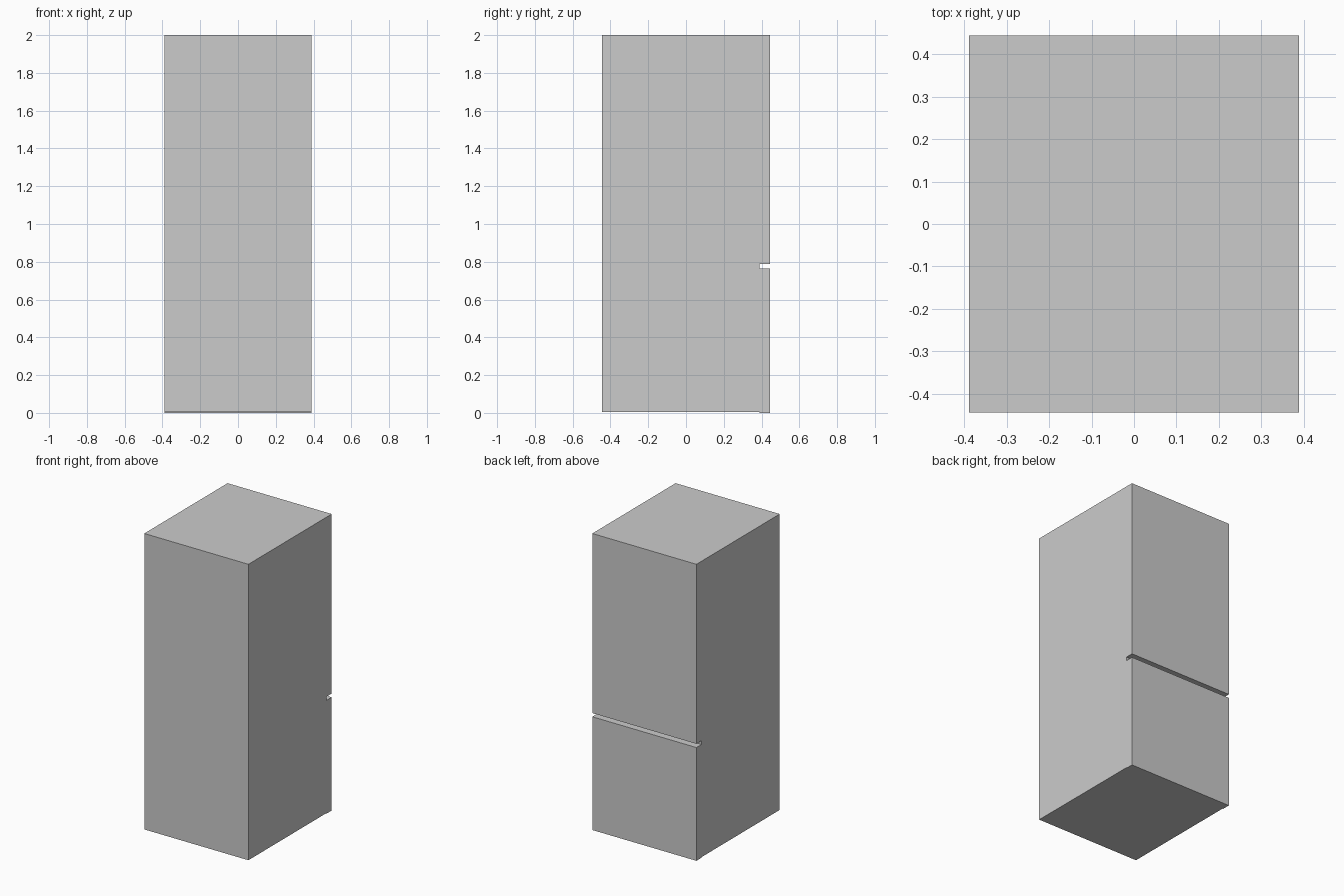
import bpy

if "Cube" in bpy.data.objects:
    bpy.data.objects.remove(bpy.data.objects["Cube"])

W = 0.777          # cabinet width
BACK, SEAM, FRONT = -0.444, 0.39, 0.444


def box(name, y0, y1, z0, z1):
    """Full-width box spanning the given depth and height."""
    bpy.ops.mesh.primitive_cube_add(size=1, location=(0, (y0 + y1) / 2, (z0 + z1) / 2))
    ob = bpy.context.object
    ob.name = name
    ob.scale = (W, y1 - y0, z1 - z0)
    bpy.ops.object.transform_apply(location=False, rotation=False, scale=True)
    return ob


# Refrigerator cabinet, just clear of the floor
box("cabinet", BACK, SEAM, 0.004, 2.0)

# Two doors with an open finger gap between them
box("lower_door", SEAM, FRONT, 0.0, 0.764)
box("upper_door", SEAM, FRONT, 0.789, 2.0)
